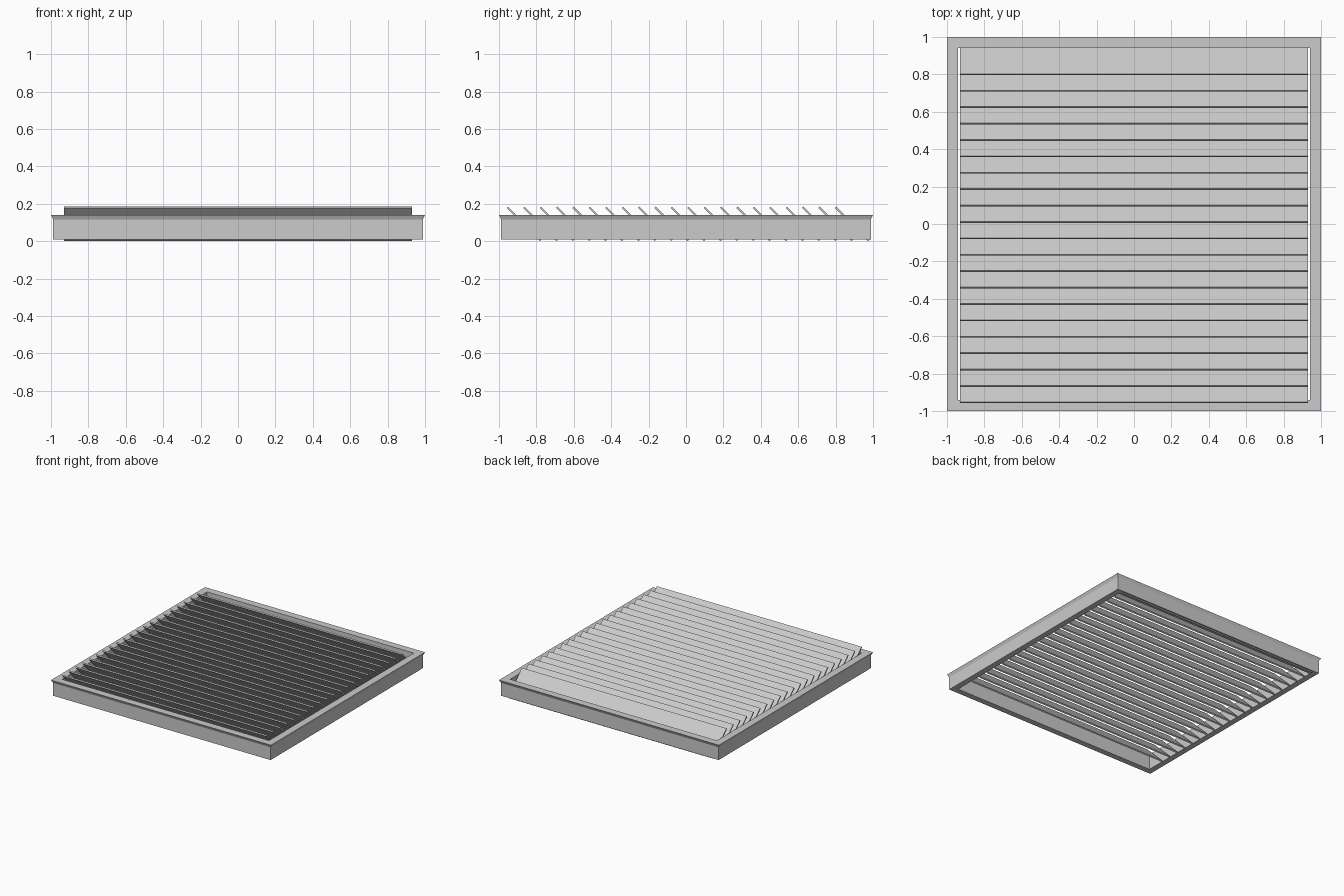
import bpy, bmesh, math
from mathutils import Matrix

if "Cube" in bpy.data.objects:
    bpy.data.objects.remove(bpy.data.objects["Cube"])


def finish(bm, name):
    bmesh.ops.recalc_face_normals(bm, faces=bm.faces)
    mesh = bpy.data.meshes.new(name)
    bm.to_mesh(mesh)
    bm.free()
    obj = bpy.data.objects.new(name, mesh)
    bpy.context.collection.objects.link(obj)
    return obj


# Square frame: one wall profile (half width, height) mitred round four corners
profile = [(0.94, 0.01), (0.988, 0.01), (0.988, 0.115), (1.0, 0.14), (0.94, 0.14)]
bm = bmesh.new()
rings = [[bm.verts.new((sx * r, sy * r, z)) for r, z in profile]
         for sx, sy in ((-1, -1), (1, -1), (1, 1), (-1, 1))]
n = len(profile)
for i in range(4):
    a, b = rings[i], rings[(i + 1) % 4]
    for j in range(n):
        k = (j + 1) % n
        bm.faces.new((a[j], b[j], b[k], a[k]))
finish(bm, "frame")

# Louvre slats: thin boards tilted 45 degrees, high edge at the front
COUNT, WIDTH, DEPTH, THICK = 21, 1.86, 0.251, 0.010
FIRST, PITCH = -0.866, 0.0877
bm = bmesh.new()
bmesh.ops.create_cube(bm, size=1, matrix=Matrix.Translation((0, FIRST, 0.0925))
                      @ Matrix.Rotation(math.radians(-45), 4, 'X')
                      @ Matrix.Diagonal((WIDTH, DEPTH, THICK, 1)))
slats = finish(bm, "louvre_slats")
rows = slats.modifiers.new("rows", 'ARRAY')
rows.count = COUNT
rows.use_relative_offset = False
rows.use_constant_offset = True
rows.constant_offset_displace = (0, PITCH, 0)
